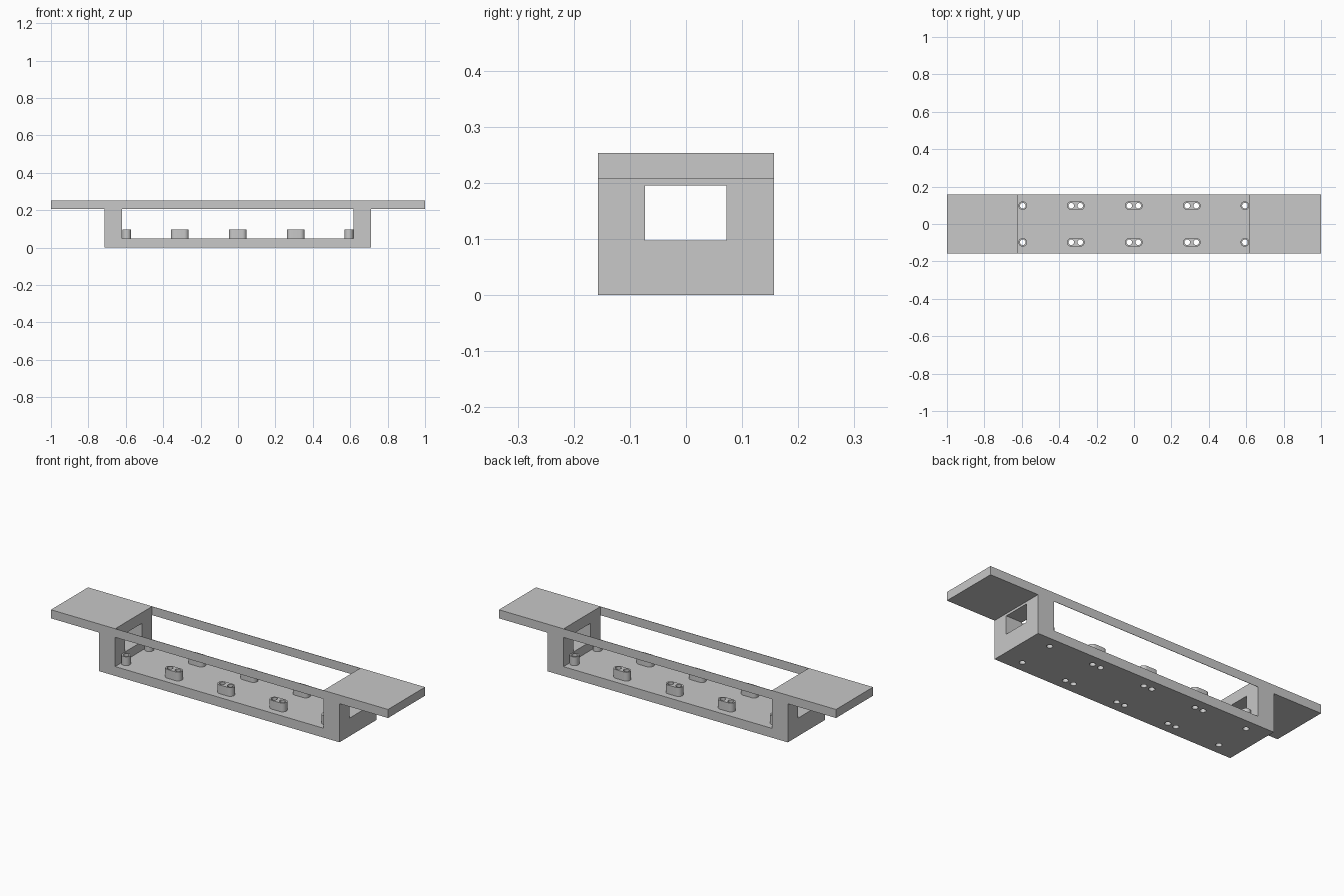
import bpy, bmesh, math

if "Cube" in bpy.data.objects:
    bpy.data.objects.remove(bpy.data.objects["Cube"])

HALF_Y = 0.157          # half depth of the whole bracket
TOP, UNDER = 0.253, 0.207
FLOOR = 0.05
IN_L, IN_R = -0.619, 0.617

grey = bpy.data.materials.new("light_grey")
grey.diffuse_color = (0.58, 0.58, 0.58, 1)
grey.use_nodes = True
grey.node_tree.nodes["Principled BSDF"].inputs["Base Color"].default_value = grey.diffuse_color


def prism(bm, pts, vec):
    """Closed prism: polygon pts extruded along vec."""
    a = [bm.verts.new(p) for p in pts]
    b = [bm.verts.new([c + d for c, d in zip(p, vec)]) for p in pts]
    n = len(pts)
    bm.faces.new(a)
    bm.faces.new(b[::-1])
    for i in range(n):
        bm.faces.new((a[i], b[i], b[(i + 1) % n], a[(i + 1) % n]))


def box(bm, x0, x1, y0, y1, z0, z1):
    prism(bm, [(x0, y0, z0), (x1, y0, z0), (x1, y1, z0), (x0, y1, z0)], (0, 0, z1 - z0))


def capsule(bm, x, y, r, half, z0, z1, seg=32):
    """Upright post: round when half is 0, slot-shaped otherwise."""
    pts = []
    for end in (0, 1):
        steps = seg // 2 + (1 if half else 0)
        for i in range(steps):
            a = -math.pi / 2 + math.pi * end + 2 * math.pi * i / seg
            pts.append((x + (half if end == 0 else -half) + r * math.cos(a),
                        y + r * math.sin(a), z0))
    prism(bm, pts, (0, 0, z1 - z0))


def finish(bm, name):
    bmesh.ops.recalc_face_normals(bm, faces=bm.faces[:])
    me = bpy.data.meshes.new(name)
    bm.to_mesh(me)
    bm.free()
    me.materials.append(grey)
    ob = bpy.data.objects.new(name, me)
    bpy.context.collection.objects.link(ob)
    return ob


def boolean(ob, other, op):
    m = ob.modifiers.new(op.lower(), 'BOOLEAN')
    m.operation, m.solver, m.object = op, 'EXACT', other
    bpy.context.view_layer.objects.active = ob
    bpy.ops.object.modifier_apply(modifier=m.name)
    bpy.data.objects.remove(other)


# Tray: floor, two end walls and the side flanges as one profile
profile = [(-1, TOP), (-1, UNDER), (-0.714, UNDER), (-0.714, 0), (0.712, 0),
           (0.712, UNDER), (1, UNDER), (1, TOP), (IN_R, TOP), (IN_R, FLOOR),
           (IN_L, FLOOR), (IN_L, TOP)]
bm = bmesh.new()
prism(bm, [(x, -HALF_Y, z) for x, z in profile], (0, 2 * HALF_Y, 0))
tray = finish(bm, "tray")

# Raised bosses and their screw holes
bosses, cuts = bmesh.new(), bmesh.new()
for y in (-0.098, 0.098):
    for x, half in ((-0.595, 0), (-0.311, 0.024), (-0.001, 0.024), (0.309, 0.024), (0.593, 0)):
        capsule(bosses, x, y, 0.0232, half, FLOOR - 0.02, 0.097)
        for hx in {x - half, x + half}:
            capsule(cuts, hx, y, 0.015, 0, -0.02, 0.15)

# Windows through the end walls
box(cuts, -0.8, -0.55, -0.073, 0.072, 0.097, 0.195)
box(cuts, 0.55, 0.8, -0.073, 0.072, 0.097, 0.195)

boolean(tray, finish(bosses, "bosses"), 'UNION')
boolean(tray, finish(cuts, "hole_cutter"), 'DIFFERENCE')
tray.data.shade_smooth()
tray.data.set_sharp_from_angle(angle=math.radians(30))

# Thin rails joining the flanges along the front and back
for name, y0, y1 in (("front_rail", -HALF_Y, -HALF_Y + 0.002),
                     ("back_rail", HALF_Y - 0.002, HALF_Y)):
    bm = bmesh.new()
    box(bm, IN_L, IN_R, y0, y1, UNDER, TOP)
    finish(bm, name)
